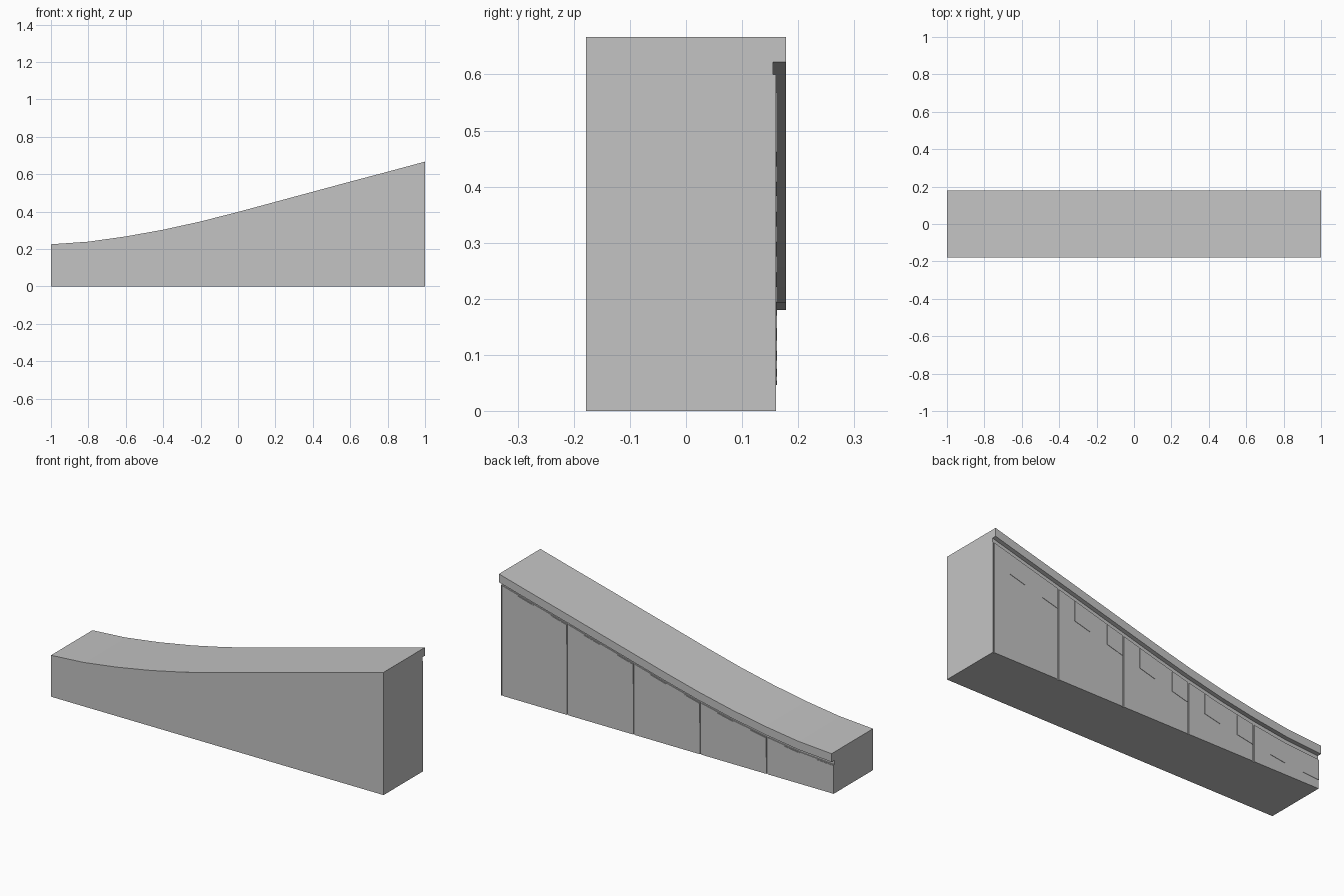
import bpy, bmesh

if "Cube" in bpy.data.objects:
    bpy.data.objects.remove(bpy.data.objects["Cube"])

# Height of the curved top at stations 0.2 apart, from x = -1 to x = 1
TOP = [0.225, 0.239, 0.267, 0.303, 0.347, 0.398, 0.452, 0.506, 0.56, 0.613, 0.667]
FRONT, REAR, RECESS, WALL, PLATE = -0.178, 0.178, 0.155, 0.16, 0.162

grey = bpy.data.materials.new("concrete grey")
grey.diffuse_color = (0.55, 0.55, 0.55, 1)
grey.use_nodes = True
grey.node_tree.nodes["Principled BSDF"].inputs["Base Color"].default_value = grey.diffuse_color


def top_z(x):
    f = min(max((x + 1) / 0.2, 0), 10)
    i = min(int(f), 9)
    return TOP[i] + (TOP[i + 1] - TOP[i]) * (f - i)


def loft(name, x0, x1, profile):
    """Sweep a (y, z) section, which depends on the top height, along x."""
    stations = [-1 + 0.2 * i for i in range(11)]
    xs = [x0] + [x for x in stations if x0 + 0.001 < x < x1 - 0.001] + [x1]
    bm = bmesh.new()
    rings = [[bm.verts.new((x, y, z)) for y, z in profile(top_z(x))] for x in xs]
    n = len(rings[0])
    for a, b in zip(rings, rings[1:]):
        for i in range(n):
            j = (i + 1) % n
            bm.faces.new((a[i], a[j], b[j], b[i]))
    bm.faces.new(rings[0])
    bm.faces.new(rings[-1])
    bmesh.ops.recalc_face_normals(bm, faces=bm.faces)
    me = bpy.data.meshes.new(name)
    bm.to_mesh(me)
    bm.free()
    me.materials.append(grey)
    ob = bpy.data.objects.new(name, me)
    bpy.context.collection.objects.link(ob)
    return ob


# Solid core with the coping that overhangs the back
loft("ramp_core", -1, 1, lambda t: [
    (FRONT, 0), (FRONT, t), (REAR, t), (REAR, t - 0.045),
    (RECESS, t - 0.045), (RECESS, 0)])


# Back wall panels, leaving a recess under the coping and upright joints between
def wall(t):
    return [(RECESS, 0), (RECESS, t - 0.067), (WALL, t - 0.067), (WALL, 0)]


for k in range(5):
    left = -1 + 0.4 * k
    loft(f"wall_panel_{k + 1}", left + (0.005 if k else 0),
         left + (0.395 if k < 4 else 0.39), wall)
loft("wall_end_strip", 0.998, 1, wall)

# Thin raised plates that follow the slope
for k in range(10):
    left = -1 + 0.2 * k
    loft(f"raised_plate_{k + 1}", left + (0.005 if k else 0), left + 0.1, lambda t: [
        (WALL, t - 0.178), (WALL, t - 0.072), (PLATE, t - 0.072), (PLATE, t - 0.178)])
